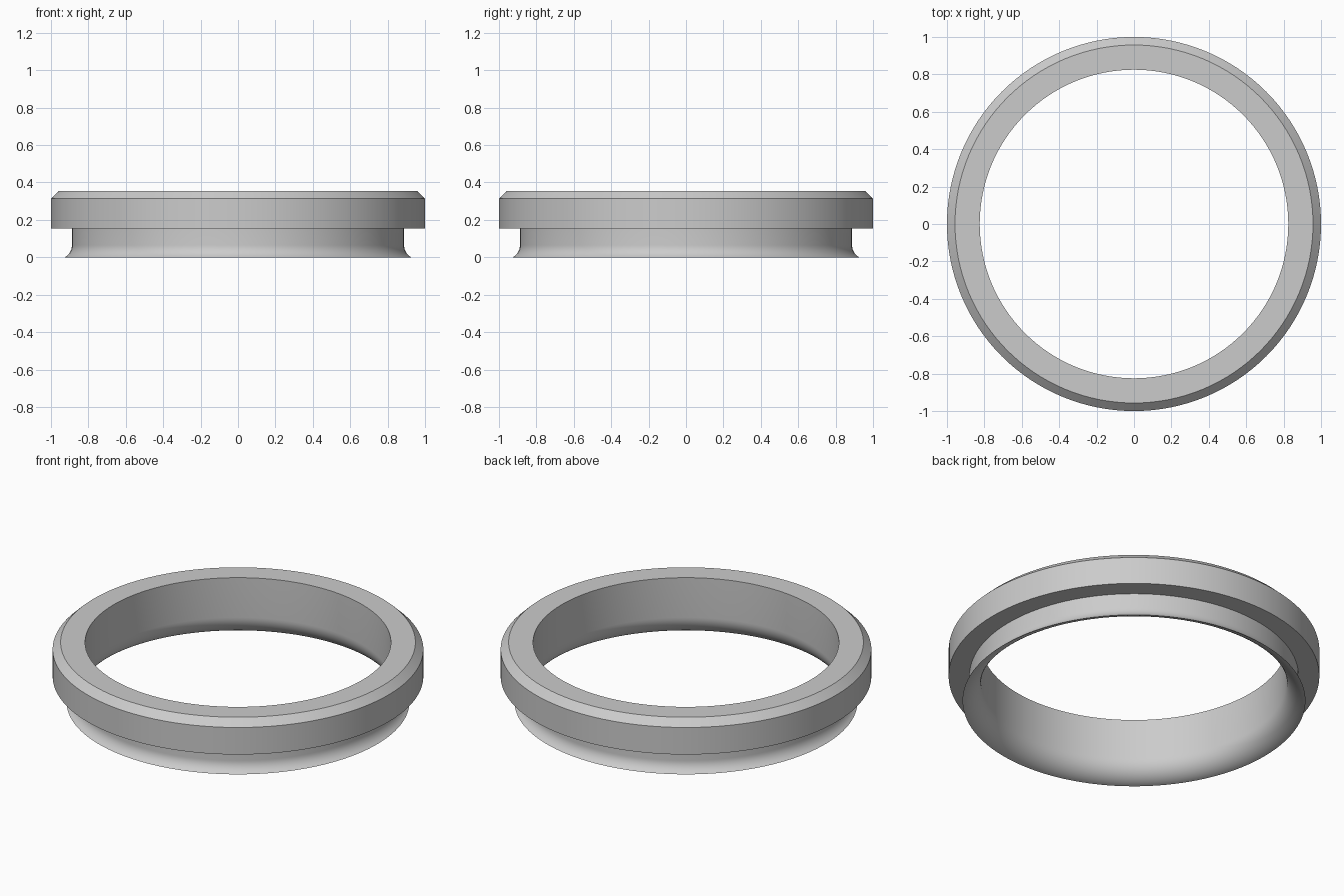
import bpy
import bmesh
from math import sin, cos, pi, radians

default_cube = bpy.data.objects.get("Cube")
if default_cube:
    bpy.data.objects.remove(default_cube, do_unlink=True)

SEGMENTS = 128


def flare(radius, start_z, bend, end_angle, steps):
    """Arc that leaves a vertical wall and curls outward going down."""
    angles = [radians(end_angle) * i / steps for i in range(steps + 1)]
    return [(radius + bend * (1 - cos(a)), start_z - bend * sin(a)) for a in angles]


# Cross-section: chamfered collar, narrow neck, flared lip, flared bore
collar = [(0.825, 0.355), (0.957, 0.355), (1.0, 0.314), (1.0, 0.153), (0.888, 0.153)]
neck = flare(0.888, 0.065, 0.075, 58, 8)[:-1]
lip = [(0.925, 0.0)]
bore = flare(0.825, 0.118, 0.12, 80, 12)[:-1]
profile = collar + neck + lip + bore[::-1]

# Revolve the cross-section into a closed ring
bm = bmesh.new()
rings = []
for i in range(SEGMENTS):
    a = 2 * pi * i / SEGMENTS
    rings.append([bm.verts.new((r * cos(a), r * sin(a), z)) for r, z in profile])
for i, ring in enumerate(rings):
    following = rings[(i + 1) % SEGMENTS]
    for j in range(len(profile)):
        k = (j + 1) % len(profile)
        bm.faces.new((ring[j], ring[k], following[k], following[j]))
bmesh.ops.recalc_face_normals(bm, faces=bm.faces)
mesh = bpy.data.meshes.new("flanged_ring")
bm.to_mesh(mesh)
bm.free()
flanged_ring = bpy.data.objects.new("flanged_ring", mesh)
bpy.context.collection.objects.link(flanged_ring)

# Plain grey metal
grey = bpy.data.materials.new("plain_grey")
grey.use_nodes = True
colour = (0.6, 0.6, 0.6, 1.0)
grey.diffuse_color = colour
grey.node_tree.nodes["Principled BSDF"].inputs["Base Color"].default_value = colour
mesh.materials.append(grey)

# Smooth curved walls, sharp rims
bpy.ops.object.select_all(action="DESELECT")
flanged_ring.select_set(True)
bpy.context.view_layer.objects.active = flanged_ring
bpy.ops.object.shade_smooth_by_angle(angle=radians(30))
